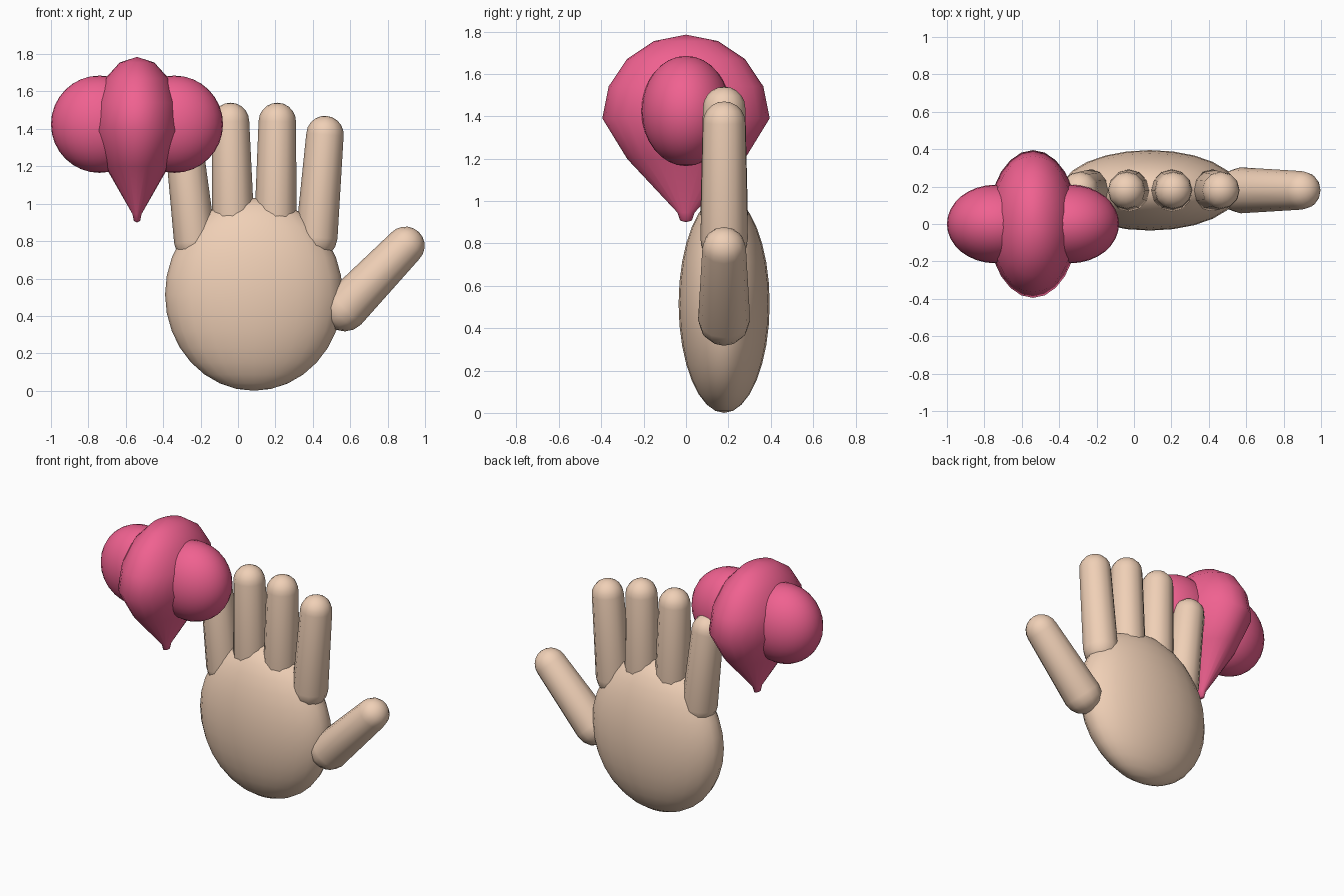
import bpy, bmesh, math
from mathutils import Vector

if "Cube" in bpy.data.objects:
    bpy.data.objects.remove(bpy.data.objects["Cube"])


def material(name, color):
    m = bpy.data.materials.new(name)
    m.diffuse_color = color
    m.use_nodes = True
    m.node_tree.nodes["Principled BSDF"].inputs["Base Color"].default_value = m.diffuse_color
    return m


SKIN = material("skin", (0.87, 0.63, 0.47, 1))
PINK = material("pink", (0.87, 0.12, 0.28, 1))


def lathe(name, profile, segs, mat, scale=(1, 1, 1)):
    """Closed solid of revolution about z; profile runs bottom pole to top pole."""
    bm = bmesh.new()
    rings = []
    for r, z in profile:
        if r < 1e-5:
            rings.append([bm.verts.new((0, 0, z * scale[2]))])
        else:
            rings.append([bm.verts.new((r * math.cos(a) * scale[0],
                                        r * math.sin(a) * scale[1], z * scale[2]))
                          for a in (2 * math.pi * i / segs for i in range(segs))])
    for lo, hi in zip(rings, rings[1:]):
        for i in range(segs):
            j = (i + 1) % segs
            if len(lo) == 1:
                bm.faces.new((lo[0], hi[j], hi[i]))
            elif len(hi) == 1:
                bm.faces.new((lo[i], lo[j], hi[0]))
            else:
                bm.faces.new((lo[i], lo[j], hi[j], hi[i]))
    bmesh.ops.recalc_face_normals(bm, faces=bm.faces[:])
    for f in bm.faces:
        f.smooth = True
    me = bpy.data.meshes.new(name)
    bm.to_mesh(me)
    bm.free()
    me.materials.append(mat)
    ob = bpy.data.objects.new(name, me)
    bpy.context.collection.objects.link(ob)
    return ob


def arc(r, z, a0, a1, n):
    """Profile points on a circle, angles measured as latitude in degrees."""
    return [(r * math.cos(t), z + r * math.sin(t))
            for t in (math.radians(a0 + (a1 - a0) * i / n) for i in range(n + 1))]


def ellipsoid(name, centre, radii, segs, rings, mat):
    ob = lathe(name, arc(1, 0, -90, 90, rings), segs, mat, radii)
    ob.location = centre
    return ob


def finger(name, base, tip, r0, r1):
    """Tapered capsule between two points in the hand plane (x, z)."""
    a, b = Vector((base[0], 0.18, base[1])), Vector((tip[0], 0.18, tip[1]))
    d = b - a
    ob = lathe(name, arc(r0, 0, -90, 0, 4) + arc(r1, d.length, 0, 90, 5), 12, SKIN)
    ob.location = a
    ob.rotation_euler = (0, math.atan2(d.x, d.z), 0)


# Open hand
ellipsoid("palm", (0.085, 0.18, 0.515), (0.475, 0.215, 0.515), 24, 16, SKIN)
finger("little_finger", (-0.23, 0.80), (-0.29, 1.33), 0.112, 0.1)
finger("ring_finger", (-0.025, 0.85), (-0.04, 1.44), 0.114, 0.1)
finger("middle_finger", (0.2, 0.85), (0.21, 1.44), 0.114, 0.1)
finger("index_finger", (0.42, 0.82), (0.465, 1.37), 0.112, 0.1)
finger("thumb", (0.57, 0.44), (0.895, 0.775), 0.123, 0.103)

# Heart: round-topped pointed body with a lobe on each side
HX = -0.54
body = lathe("heart_body", [(0, 0.9), (0.028, 0.908), (0.04, 0.945), (0.277, 1.198)]
             + arc(0.395, 1.39, 0, 90, 4), 24, PINK, (0.61, 1, 1))
body.location.x = HX
for side, name in ((-1, "heart_lobe_left"), (1, "heart_lobe_right")):
    ellipsoid(name, (HX + side * 0.2, 0, 1.425), (0.26, 0.21, 0.26), 32, 16, PINK)
